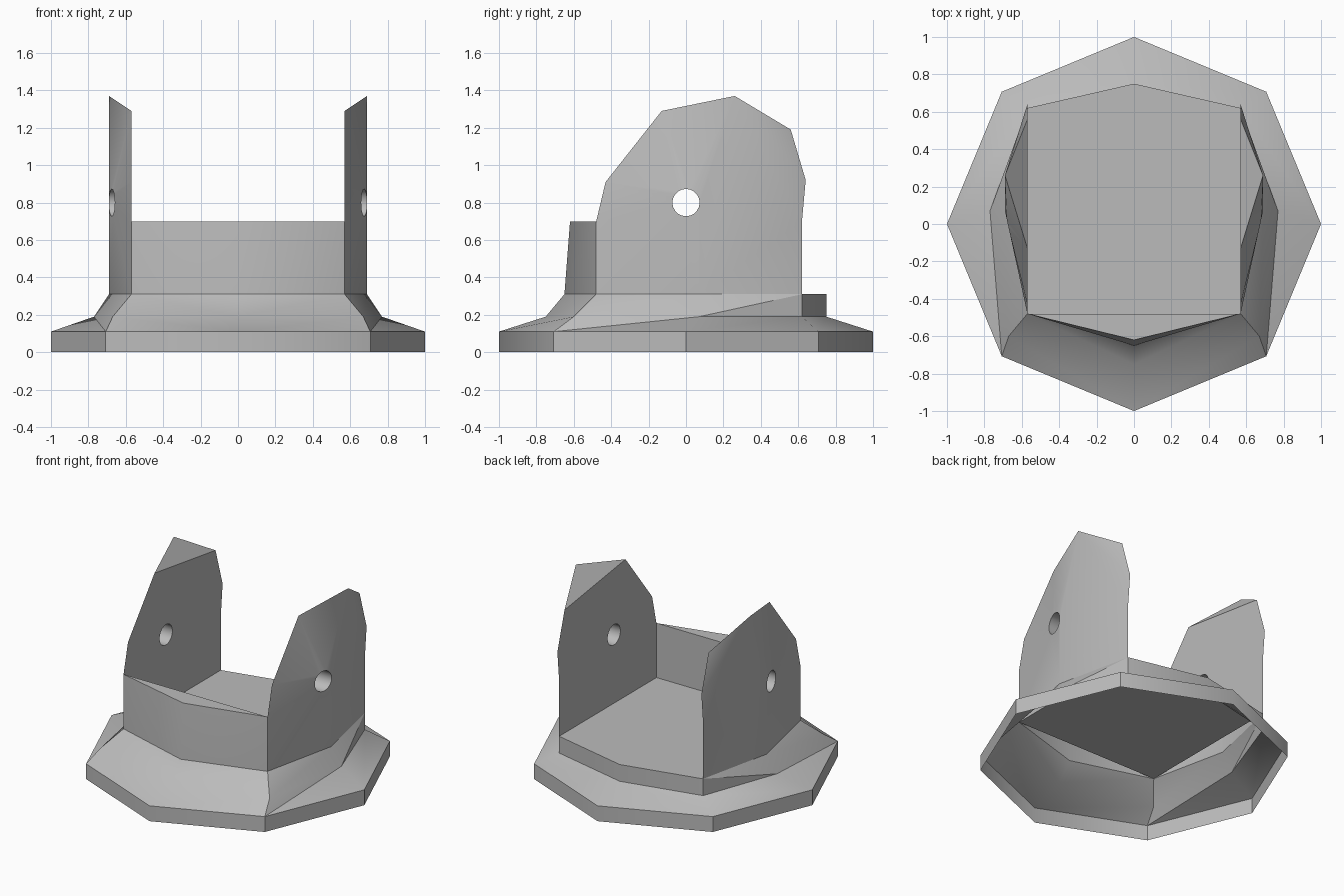
import bpy
import bmesh
import math
from mathutils import Vector
from mathutils.geometry import delaunay_2d_cdt

cube = bpy.data.objects.get("Cube")
if cube:
    bpy.data.objects.remove(cube, do_unlink=True)

grey = bpy.data.materials.new("plain grey")
grey.use_nodes = True
COLOUR = (0.5, 0.5, 0.5, 1)
grey.diffuse_color = COLOUR
grey.node_tree.nodes["Principled BSDF"].inputs["Base Color"].default_value = COLOUR


def make_part(name, verts, faces):
    """Build the +x half of a part and mirror it across x = 0."""
    mesh = bpy.data.meshes.new(name)
    mesh.from_pydata(verts, [], faces)
    bm = bmesh.new()
    bm.from_mesh(mesh)
    bmesh.ops.remove_doubles(bm, verts=bm.verts, dist=0.0005)
    bm.to_mesh(mesh)
    bm.free()
    mesh.materials.append(grey)
    obj = bpy.data.objects.new(name, mesh)
    bpy.context.collection.objects.link(obj)
    bpy.ops.object.select_all(action='DESELECT')
    obj.select_set(True)
    bpy.context.view_layer.objects.active = obj
    bpy.ops.object.shade_smooth_by_angle(angle=math.radians(30))
    mirror = obj.modifiers.new("mirror", 'MIRROR')
    mirror.use_axis[0] = True
    mirror.use_mirror_merge = True
    return obj


# Shared levels and dimensions
RIM, STEP, FLOOR, WALL = 0.11, 0.19, 0.31, 0.70
INNER, OUTER = 0.57, 0.69
FRONT, MID, BACK = -0.48, 0.07, 0.62

# Flared base: open-bottomed octagonal skirt, lofted from front to back
octagon = [(math.sin(i * math.pi / 4), -math.cos(i * math.pi / 4)) for i in range(5)]
step_ring = [(0, -0.75), (0.67, -0.6), (0.77, MID), (INNER, BACK), (0, 0.75)]
collar_ring = [(0, -0.65), (INNER, FRONT), (OUTER, MID), (INNER, BACK), (0, 0.75)]
levels = [(octagon, 0), (octagon, RIM), (step_ring, STEP), (collar_ring, FLOOR)]
verts = [(x, y, z) for ring, z in levels for x, y in ring]
faces = []
for level in range(3):
    for i in range(4):
        a = level * 5 + i
        b = a + 5
        if level == 0:
            faces.append((a, a + 1, b + 1, b))
        else:
            faces += [(a, a + 1, b + 1), (a, b + 1, b)]
make_part("flared_base", verts, faces)

# Flat floor between the side plates, pointed at the back
make_part("floor",
          [(0, FRONT, FLOOR), (INNER, FRONT, FLOOR), (INNER, BACK, FLOOR), (0, 0.75, FLOOR)],
          [(0, 1, 2, 3)])

# Front wall: flat inside, pointed outside, with a triangular top
make_part("front_wall",
          [(0, -0.65, FLOOR), (INNER, FRONT, FLOOR), (INNER, FRONT, WALL),
           (0, -0.62, WALL), (0, FRONT, FLOOR), (0, FRONT, WALL)],
          [(0, 1, 2), (0, 2, 3), (3, 2, 5), (1, 4, 5, 2)])

# Side plates: flat inside, ridged outside, pierced by a round hole
HOLE_Z, HOLE_R, SIDES = 0.80, 0.073, 20
front_edge = [(-0.13, 1.29), (-0.43, 0.91), (FRONT, WALL)]
back_edge = [(BACK, FLOOR), (BACK, WALL), (0.64, 0.92), (0.56, 1.19)]
outer_outline = [(FRONT, FLOOR), (MID, FLOOR)] + back_edge + [(0.26, 1.37)] + front_edge
inner_outline = [(FRONT, FLOOR)] + back_edge + front_edge
hole = [(HOLE_R * math.cos(2 * math.pi * i / SIDES),
         HOLE_Z + HOLE_R * math.sin(2 * math.pi * i / SIDES)) for i in range(SIDES)]


def pierced_face(outline, extra_edges):
    """Triangles filling an outline around the hole, as point indices."""
    n = len(outline)
    points = [Vector(p) for p in outline + hole]
    edges = [(n + i, n + (i + 1) % SIDES) for i in range(SIDES)] + extra_edges
    out, _, tris, orig, _, _ = delaunay_2d_cdt(points, edges, [list(range(n))], 1, 1e-5)
    centre = Vector((0, HOLE_Z))
    kept = []
    for tri in tris:
        middle = sum((out[i] for i in tri), Vector((0, 0))) / len(tri)
        if (middle - centre).length > HOLE_R:
            kept.append([orig[i][0] for i in tri])
    return kept


def outer_x(y, z):
    return OUTER + (y - MID) * (OUTER - INNER) / (MID - FRONT)


APEX = 6
n_out, n_in = len(outer_outline), len(inner_outline)
verts = [(OUTER if i in (1, APEX) else INNER, y, z) for i, (y, z) in enumerate(outer_outline)]
verts += [(outer_x(y, z), y, z) for y, z in hole]
start = len(verts)
verts += [(INNER, y, z) for y, z in inner_outline + hole]
faces = pierced_face(outer_outline, [(1, APEX)])
faces += [[start + i for i in reversed(t)] for t in pierced_face(inner_outline, [])]
faces.append((APEX + 1, APEX, APEX - 1))
for i in range(SIDES):
    j = (i + 1) % SIDES
    faces.append((n_out + i, n_out + j, start + n_in + j, start + n_in + i))
make_part("side_plates", verts, faces)
